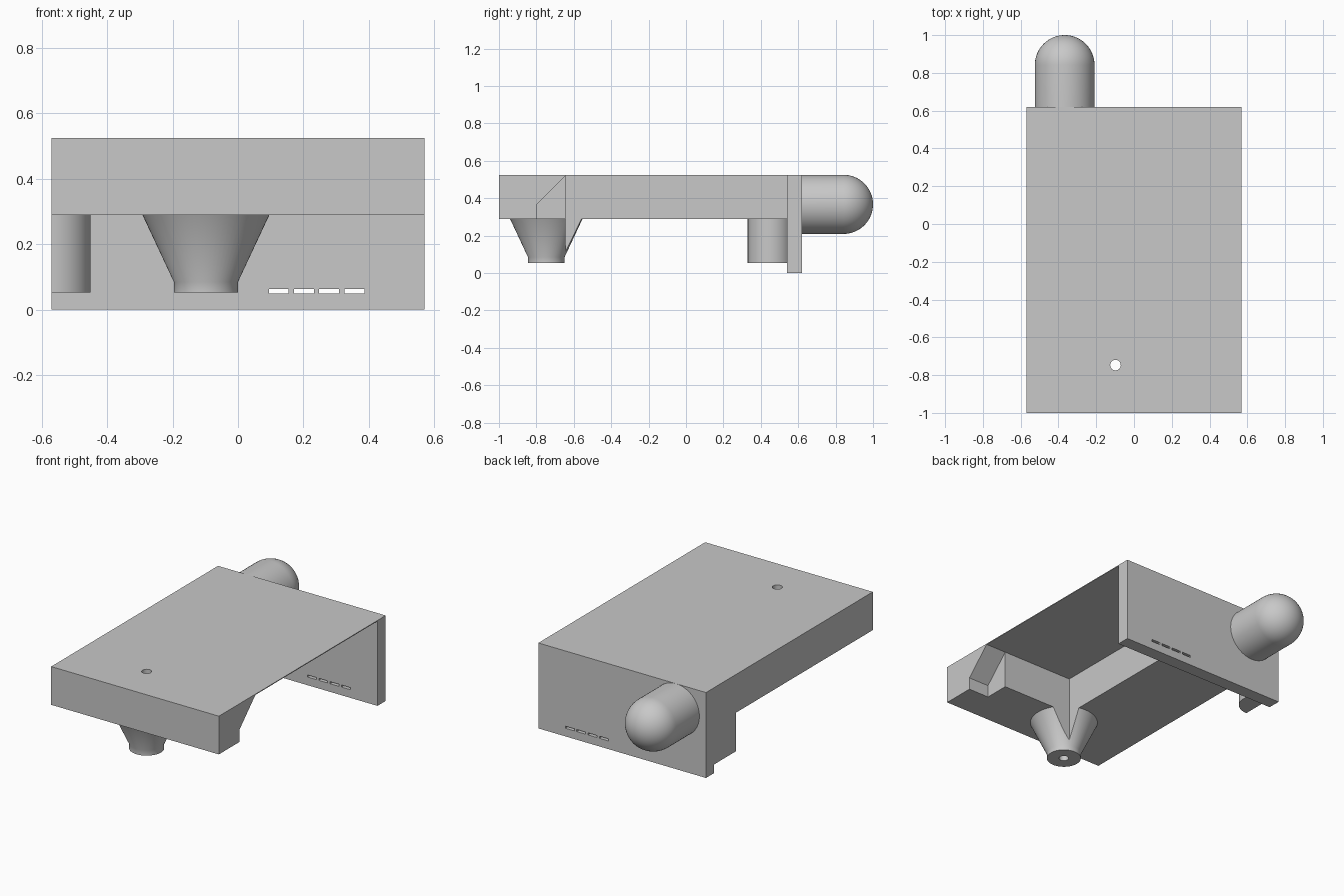
import bpy, bmesh
from math import pi, sin, cos, radians
from mathutils import Matrix, Vector

cube = bpy.data.objects.get("Cube")
if cube:
    bpy.data.objects.remove(cube, do_unlink=True)

grey = bpy.data.materials.new("plain grey")
grey.use_nodes = True
grey.diffuse_color = (0.58, 0.58, 0.58, 1)
grey.node_tree.nodes["Principled BSDF"].inputs["Base Color"].default_value = (0.58, 0.58, 0.58, 1)


def finish(bm, name):
    bmesh.ops.recalc_face_normals(bm, faces=bm.faces)
    mesh = bpy.data.meshes.new(name)
    bm.to_mesh(mesh)
    bm.free()
    mesh.materials.append(grey)
    obj = bpy.data.objects.new(name, mesh)
    bpy.context.collection.objects.link(obj)
    return obj


def prism(name, outline, x0, x1):
    """Extrude a (y, z) outline from x0 to x1."""
    bm = bmesh.new()
    face = bm.faces.new([bm.verts.new((x0, y, z)) for y, z in outline])
    ext = bmesh.ops.extrude_face_region(bm, geom=[face])
    verts = [v for v in ext["geom"] if isinstance(v, bmesh.types.BMVert)]
    bmesh.ops.translate(bm, verts=verts, vec=(x1 - x0, 0, 0))
    return finish(bm, name)


def box(name, x0, x1, y0, y1, z0, z1):
    return prism(name, [(y0, z0), (y1, z0), (y1, z1), (y0, z1)], x0, x1)


def lathe(name, profile, centre, tilt=0, steps=64):
    """Spin a closed (radius, height) profile around its own axis."""
    bm = bmesh.new()
    verts = [bm.verts.new((r, 0, h)) for r, h in profile]
    edges = [bm.edges.new(pair) for pair in zip(verts, verts[1:])]
    bmesh.ops.spin(bm, geom=verts + edges, cent=(0, 0, 0), axis=(0, 0, 1),
                   angle=2 * pi, steps=steps)
    bmesh.ops.remove_doubles(bm, verts=bm.verts, dist=0.0001)
    bm.transform(Matrix.Translation(Vector(centre)) @ Matrix.Rotation(tilt, 4, "X"))
    return finish(bm, name)


def carve(obj, cutter, operation="DIFFERENCE"):
    mod = obj.modifiers.new("carve", "BOOLEAN")
    mod.operation, mod.solver, mod.object = operation, "EXACT", cutter
    activate(obj)
    bpy.ops.object.modifier_apply(modifier=mod.name)


def activate(obj):
    bpy.ops.object.select_all(action="DESELECT")
    obj.select_set(True)
    bpy.context.view_layer.objects.active = obj


W = 0.57                      # half width
TOP, UNDER = 0.525, 0.29      # block heights
WALL = 0.54                   # inner face of the back wall
NOZZLE = (-0.098, -0.747, 0)

# Main parts
body = box("body_block", -W, W, -1, WALL, UNDER, TOP)
wall = box("back_wall", -W, W, WALL, 0.62, 0, TOP)
nozzle = lathe("nozzle", [(0, 0.053), (0.098, 0.053), (0.098, 0.085),
                          (0.194, UNDER), (0, UNDER)], NOZZLE)
post = lathe("corner_post", [(0, 0.053), (0.12, 0.053), (0.12, UNDER), (0, UNDER)],
             (-W, 0.45, 0))

# Round-ended rear cylinder
R = 0.158
dome = [(R * cos(a * pi / 32), 0.222 + R * sin(a * pi / 32)) for a in range(17)]
capsule = lathe("rear_capsule", [(0, 0), (R, 0)] + dome, (-0.367, 0.62, TOP - R), radians(-90))

# Cutters
pocket = box("pocket_cutter", -0.053, 1, -0.645, 0.7, -0.1, 0.52)
notch = prism("notch_cutter", [(-0.8, 0.1), (-0.8, 0.365), (-0.645, 0.52),
                               (-0.6, 0.52), (-0.6, 0.1)], 0.43, 1)
bore = lathe("bore_cutter", [(0, -0.1), (0.028, -0.1), (0.028, 1), (0, 1)], NOZZLE, steps=32)
corner = box("corner_keeper", -W, 0, 0, WALL, 0, 1)
cutters = [pocket, notch, bore, corner]

# Open side pocket, sloped notch and vertical bore
for tool in (pocket, notch, bore):
    carve(body, tool)
for tool in (pocket, bore):
    carve(nozzle, tool)
carve(post, corner, "INTERSECT")

# Row of slots through the back wall
for i in range(4):
    x = 0.094 + i * 0.077
    slot = box("slot_cutter", x, x + 0.061, 0.4, 0.8, 0.05, 0.063)
    carve(wall, slot)
    cutters.append(slot)

for tool in cutters:
    bpy.data.objects.remove(tool, do_unlink=True)

for obj in (body, wall, nozzle, post, capsule):
    activate(obj)
    bpy.ops.object.shade_smooth_by_angle(angle=radians(30))
